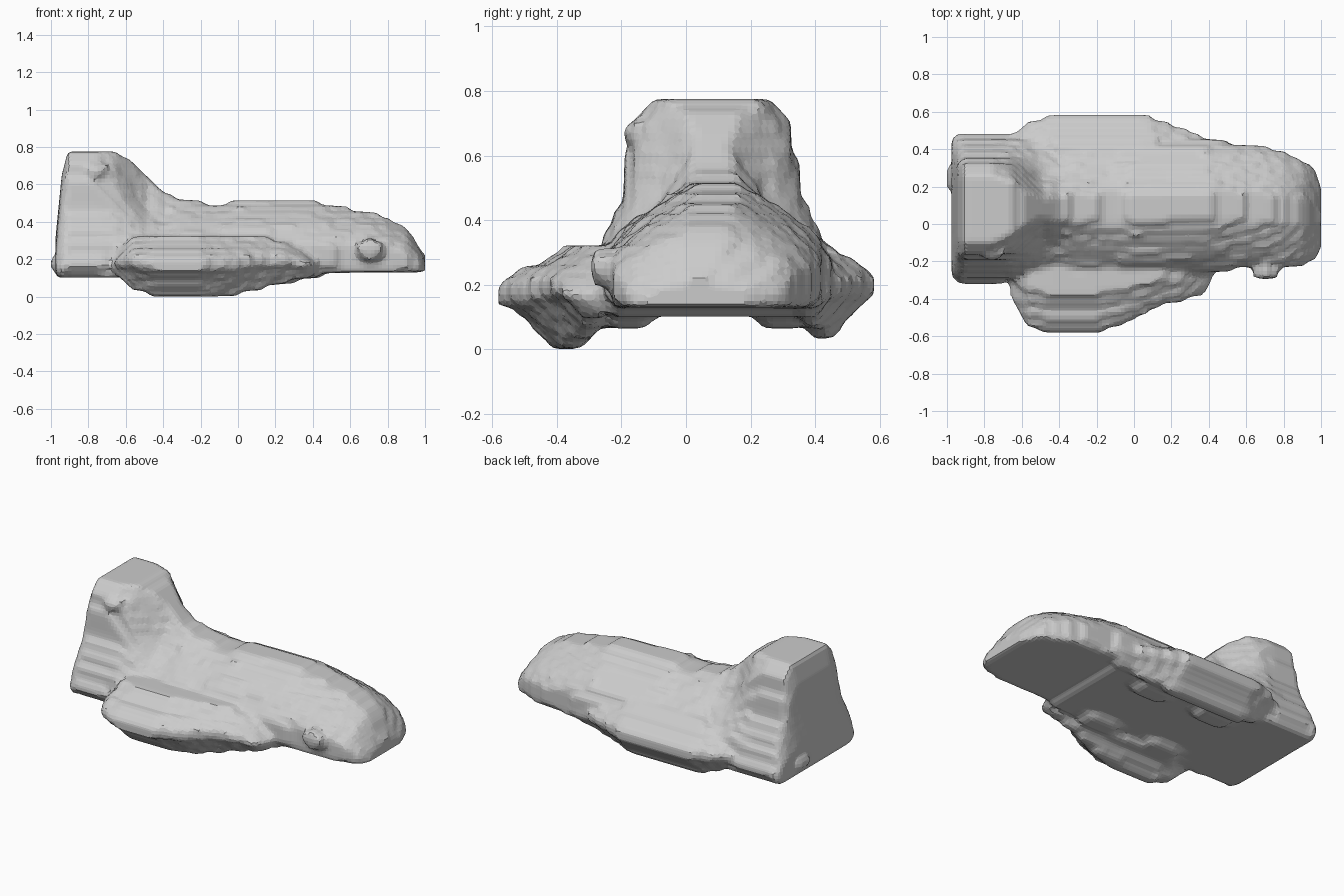
import bpy, bmesh
from mathutils import Vector

if "Cube" in bpy.data.objects:
    bpy.data.objects.remove(bpy.data.objects["Cube"])

G = 0.0323  # terrace step of the carved, stair-stepped surface
hull_bm = bmesh.new()  # all parts are gathered here, then fused


def mix(a, b, t):
    return tuple(p + (q - p) * t for p, q in zip(a, b))


def resample(profile, n):
    """Even points around a closed profile."""
    pts = [Vector(p) for p in profile]
    pts.append(pts[0])
    lens = [(b - a).length for a, b in zip(pts, pts[1:])]
    total, out = sum(lens), []
    for i in range(n):
        d, j = total * i / n, 0
        while j < len(lens) - 1 and d > lens[j]:
            d -= lens[j]
            j += 1
        out.append(tuple(pts[j].lerp(pts[j + 1], d / lens[j])))
    return out


def station(rows, x):
    for a, b in zip(rows, rows[1:]):
        if x <= b[0]:
            return mix(a, b, max(0, (x - a[0]) / (b[0] - a[0])))
    return rows[-1]


def terrace(v):
    return v * .3 + round(v / G) * G * .7


def terraced_loft(rows, profiles, n=72):
    """rows: x, ymin, ymax, zmin, zmax, position in the profile list."""
    bm = hull_bm
    rings = []
    x0, x1 = rows[0][0], rows[-1][0]
    steps = max(3, round((x1 - x0) / G))
    for i in range(steps + 1):
        x = x0 + (x1 - x0) * i / steps
        _, ya, yb, za, zb, k = station(rows, x)
        low = profiles[int(k)]
        high = profiles[min(int(k) + 1, len(profiles) - 1)]
        prof = [mix(p, q, k - int(k)) for p, q in zip(low, high)]
        pts = [((ya + yb) / 2 + u * (yb - ya) / 2, za + v * (zb - za)) for u, v in prof]
        rings.append([bm.verts.new((x, terrace(y), max(0, terrace(z))))
                      for y, z in resample(pts, n)])
    for a, b in zip(rings, rings[1:]):
        for i in range(n):
            j = (i + 1) % n
            bm.faces.new((a[i], a[j], b[j], b[i]))
    bm.faces.new(rings[0][::-1])
    bm.faces.new(rings[-1])


def symmetric(half):
    return half + [(-u, v) for u, v in reversed(half)]


# Main hull: tower section at the rear, ramp, then arched section forward
tower = symmetric([(.92, 0), (1, .08), (.88, .3), (.69, .55), (.62, .88), (.45, 1)])
ramp = symmetric([(.9, 0), (1, .10), (.95, .32), (.70, .50), (.42, .66), (.14, 1)])
arch = symmetric([(.90, 0), (1, .12), (1, .42), (.84, .62), (.58, .8), (.2, 1)])
hull_rows = [
    (-.975, -.29, .45, .11, .32, 2),
    (-.94, -.32, .48, .11, .68, 0),
    (-.91, -.32, .48, .11, .775, 0),
    (-.76, -.32, .48, .11, .775, 0),
    (-.66, -.31, .48, .11, .775, .25),
    (-.60, -.30, .47, .11, .74, .55),
    (-.52, -.29, .46, .11, .67, .9),
    (-.40, -.28, .45, .11, .56, 1.3),
    (-.30, -.27, .45, .11, .52, 1.8),
    (-.12, -.27, .45, .11, .49, 2),
    (0.0, -.27, .45, .11, .51, 2),
    (.40, -.25, .45, .11, .51, 2),
    (.55, -.24, .43, .12, .48, 2),
    (.70, -.24, .41, .13, .45, 2),
    (.80, -.24, .39, .13, .42, 2),
    (.90, -.22, .34, .13, .37, 2),
    (.96, -.20, .30, .13, .28, 2),
    (1.0, -.12, .20, .14, .21, 2),
]
terraced_loft(hull_rows, [tower, ramp, arch], 110)

# Side pods: bulge outward with a keel underneath
pod = [(1, .46), (1, .63), (.58, .79), (.16, .88), (-.16, 1), (-1, 1),
       (-1, .22), (-.6, .2), (-.25, 0), (.1, 0), (.6, .32)]
pod_left = [(-u, v) for u, v in reversed(pod)]
front_rows = [
    (-.66, -.38, -.20, .13, .22, 0),
    (-.57, -.55, -.20, .05, .31, 0),
    (-.45, -.58, -.20, .0, .32, 0),
    (-.20, -.58, -.20, .0, .32, 0),
    (-.02, -.52, -.20, .01, .32, 0),
    (.12, -.44, -.20, .04, .32, 0),
    (.26, -.41, -.20, .08, .29, 0),
    (.37, -.38, -.20, .10, .23, 0),
    (.42, -.30, -.20, .13, .19, 0),
]
back_rows = [
    (-.66, .30, .48, .13, .26, 0),
    (-.55, .30, .55, .08, .31, 0),
    (-.42, .30, .585, .035, .34, 0),
    (.06, .30, .585, .035, .34, 0),
    (.20, .30, .53, .06, .32, 0),
    (.36, .30, .47, .09, .28, 0),
    (.50, .30, .44, .12, .22, 0),
]
terraced_loft(front_rows, [pod_left], 56)
terraced_loft(back_rows, [pod], 56)

# Small lumps: underside runners, nose fin, tower and rear knobs
lump = symmetric([(.6, 0), (1, .35), (1, .7), (.6, 1)])


def bump(xa, xb, ya, yb, za, zb):
    d = (xb - xa) * .3
    m = (zb - za) * .2
    terraced_loft([(xa, ya + .02, yb - .02, za + m, zb - m, 0), (xa + d, ya, yb, za, zb, 0),
                   (xb - d, ya, yb, za, zb, 0), (xb, ya + .02, yb - .02, za + m, zb - m, 0)],
                  [lump], 24)


for x in (-.5, -.05):
    bump(x, x + .32, -.26, -.09, .065, .2)
    bump(x, x + .32, .21, .38, .065, .2)
bump(.64, .77, -.30, -.18, .20, .31)
bump(-.82, -.70, -.19, -.08, .64, .71)
bump(-1.0, -.92, .18, .32, .13, .22)

# Fuse everything into one skin with flat facets
bmesh.ops.triangulate(hull_bm, faces=hull_bm.faces)
bmesh.ops.recalc_face_normals(hull_bm, faces=hull_bm.faces)
mesh = bpy.data.meshes.new("carved_hull")
hull_bm.to_mesh(mesh)
hull_bm.free()
hull = bpy.data.objects.new("carved_hull", mesh)
bpy.context.collection.objects.link(hull)
fuse = hull.modifiers.new("fuse", 'REMESH')
fuse.mode = 'VOXEL'
fuse.voxel_size = 0.02
